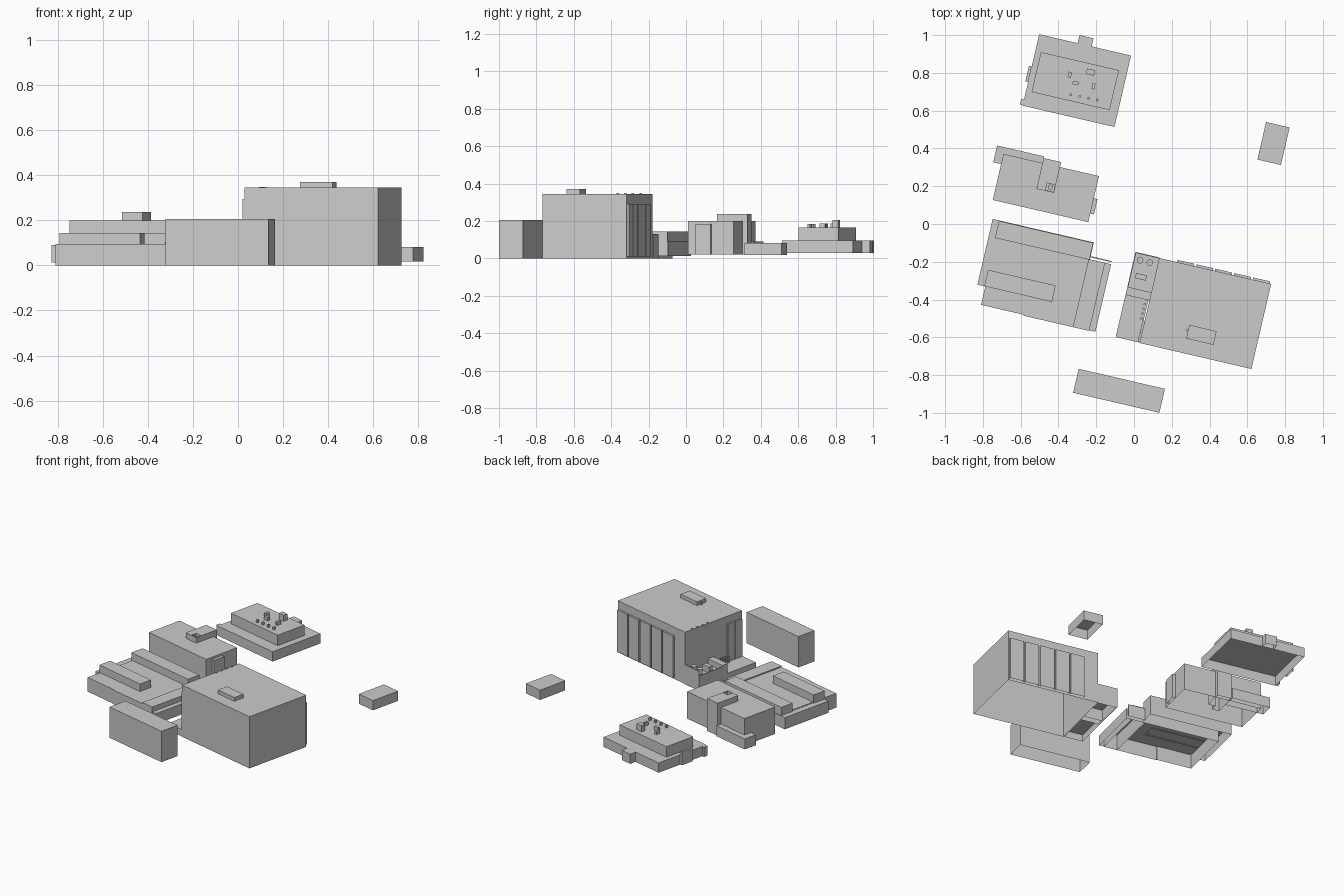
import bpy, bmesh, math
from mathutils import Matrix

if "Cube" in bpy.data.objects:
    bpy.data.objects.remove(bpy.data.objects["Cube"])

# The whole site grid is turned about 13 degrees clockwise; parts use grid coordinates u, v
TURN = Matrix.Rotation(math.radians(-13.07), 4, 'Z')


def finish(name, bm, u, v, z):
    mesh = bpy.data.meshes.new(name)
    bm.to_mesh(mesh)
    bm.free()
    ob = bpy.data.objects.new(name, mesh)
    bpy.context.collection.objects.link(ob)
    ob.matrix_world = TURN @ Matrix.Translation((u, v, z))
    return ob


def open_bottom(bm):
    bm.normal_update()
    down = [f for f in bm.faces if f.normal.z < -0.9]
    bmesh.ops.delete(bm, geom=down, context='FACES_ONLY')


def box(name, u0, u1, v0, v1, z0, z1):
    """Block without a floor, spanning grid ranges."""
    bm = bmesh.new()
    bmesh.ops.create_cube(bm, size=1)
    bmesh.ops.scale(bm, vec=(u1 - u0, v1 - v0, z1 - z0), verts=bm.verts)
    open_bottom(bm)
    return finish(name, bm, (u0 + u1) / 2, (v0 + v1) / 2, (z0 + z1) / 2)


def prism(name, outline, z0, z1):
    """Floorless block over a polygon outline."""
    bm = bmesh.new()
    face = bm.faces.new([bm.verts.new((u, v, z1)) for u, v in outline])
    ext = bmesh.ops.extrude_face_region(bm, geom=[face], use_keep_orig=True)
    low = [g for g in ext['geom'] if isinstance(g, bmesh.types.BMVert)]
    bmesh.ops.translate(bm, vec=(0, 0, z0 - z1), verts=low)
    bmesh.ops.recalc_face_normals(bm, faces=bm.faces)
    open_bottom(bm)
    return finish(name, bm, 0, 0, 0)


def tank(name, u, v, r, z0, z1, sides=16):
    bm = bmesh.new()
    bmesh.ops.create_cone(bm, cap_ends=True, segments=sides, radius1=r, radius2=r, depth=z1 - z0)
    return finish(name, bm, u, v, (z0 + z1) / 2)


def roof_unit(name, x, y, su, sv, z0, z1):
    """Small rooftop unit placed by its world x, y."""
    p = TURN.inverted() @ Matrix.Translation((x, y, 0))
    u, v = p.translation.x, p.translation.y
    box(name, u - su / 2, u + su / 2, v - sv / 2, v + sv / 2, z0, z1)


# Large hall with back wall panels
box("hall", .171, .779, -.607, -.145, 0, .345)
for i in range(5):
    u = .267 + i * .103
    box(f"hall_back_panel_{i}", u, u + .092, -.145, -.133, .01, .29)
box("hall_roof_unit", .406, .554, -.528, -.454, .345, .37)
box("hall_roof_unit_nub", .397, .406, -.49, -.478, .345, .36)
for i in range(4):
    v = -.34 + i * .042
    box(f"hall_roof_vent_{i}", .174, .18, v, v + .012, .345, .349)
for i, v in enumerate((-.603, -.542)):
    box(f"hall_side_panel_{i}", .16, .171, v, v + .055, .03, .295)

# Service yard on the hall's left side
box("yard_floor", .041, .171, -.332, -.142, 0, .075)
box("yard_back_wall", .041, .171, -.148, -.142, 0, .13)
box("yard_side_wall", .041, .046, -.332, -.142, 0, .1)
box("yard_middle_block", .041, .171, -.376, -.332, 0, .11)
box("yard_low_block", .041, .165, -.605, -.376, 0, .045)
tank("yard_tank_0", .075, -.18, .017, .075, .125)
tank("yard_tank_1", .128, -.18, .017, .075, .125)
box("yard_tank_long", .07, .128, -.278, -.25, .075, .115)
for i in range(4):
    tank(f"yard_bollard_{i}", .151, -.40 - i * .026, .007, .045, .09, 8)

# Long block at the front
box("front_long_block", -.112, .357, -.943, -.813, 0, .206)

# Small shed to the right
box("shed", .559, .687, .48, .684, .017, .082)

# Stepped low complex on the left
prism("complex_back", [(-.735, -.5), (-.69, -.5), (-.69, -.235), (-.185, -.235),
                       (-.185, -.143), (-.735, -.143)], .012, .09)
prism("complex_main", [(-.692, -.6), (-.46, -.6), (-.46, -.605), (-.192, -.605),
                       (-.192, -.235), (-.692, -.235)], 0, .095)
box("complex_right_wing", -.192, -.103, -.605, -.235, 0, .103)
box("complex_right_edge", -.103, -.07, -.602, -.235, 0, .07)
box("complex_corner_wall", -.185, -.072, -.224, -.218, .012, .09)
box("complex_back_raised", -.70, -.187, -.238, -.146, .09, .145)
box("complex_front_raised", -.698, -.33, -.50, -.411, .09, .145)

# Middle left building with notched tower
box("middle_house", -.757, -.238, -.045, .205, .02, .2)
box("middle_back_annex", -.80, -.545, .15, .241, .02, .09)
prism("middle_tower", [(-.545, .065), (-.497, .065), (-.497, .107), (-.45, .107),
                       (-.45, .232), (-.545, .232)], .02, .237)
box("middle_tower_rim_side", -.454, -.45, .065, .107, .2, .237)
box("middle_tower_rim_front", -.497, -.45, .065, .069, .2, .237)
tank("middle_flue", -.476, .09, .013, .2, .222)
box("middle_side_porch", -.238, -.218, .002, .085, .02, .185)

# Back building: two storeys with roof equipment
box("back_house_lower", -.716, -.217, .477, .865, .03, .095)
box("back_house_rear_bay", -.507, -.431, .865, .909, .03, .095)
box("back_house_side_bay_0", -.731, -.716, .605, .69, .03, .12)
box("back_house_side_bay_1", -.731, -.716, .48, .51, .03, .095)
box("back_house_upper", -.686, -.262, .558, .775, .095, .165)
roof_unit("back_roof_unit_0", -.34, .79, .018, .03, .165, .188)
roof_unit("back_roof_unit_1", -.23, .804, .044, .03, .165, .206)
roof_unit("back_roof_unit_2", -.309, .746, .032, .018, .165, .188)
roof_unit("back_roof_unit_3", -.214, .73, .016, .032, .165, .188)
for i in range(4):
    roof_unit(f"back_roof_vent_{i}", -.335 + i * .047, .684 - i * .009, .011, .013, .165, .184)
